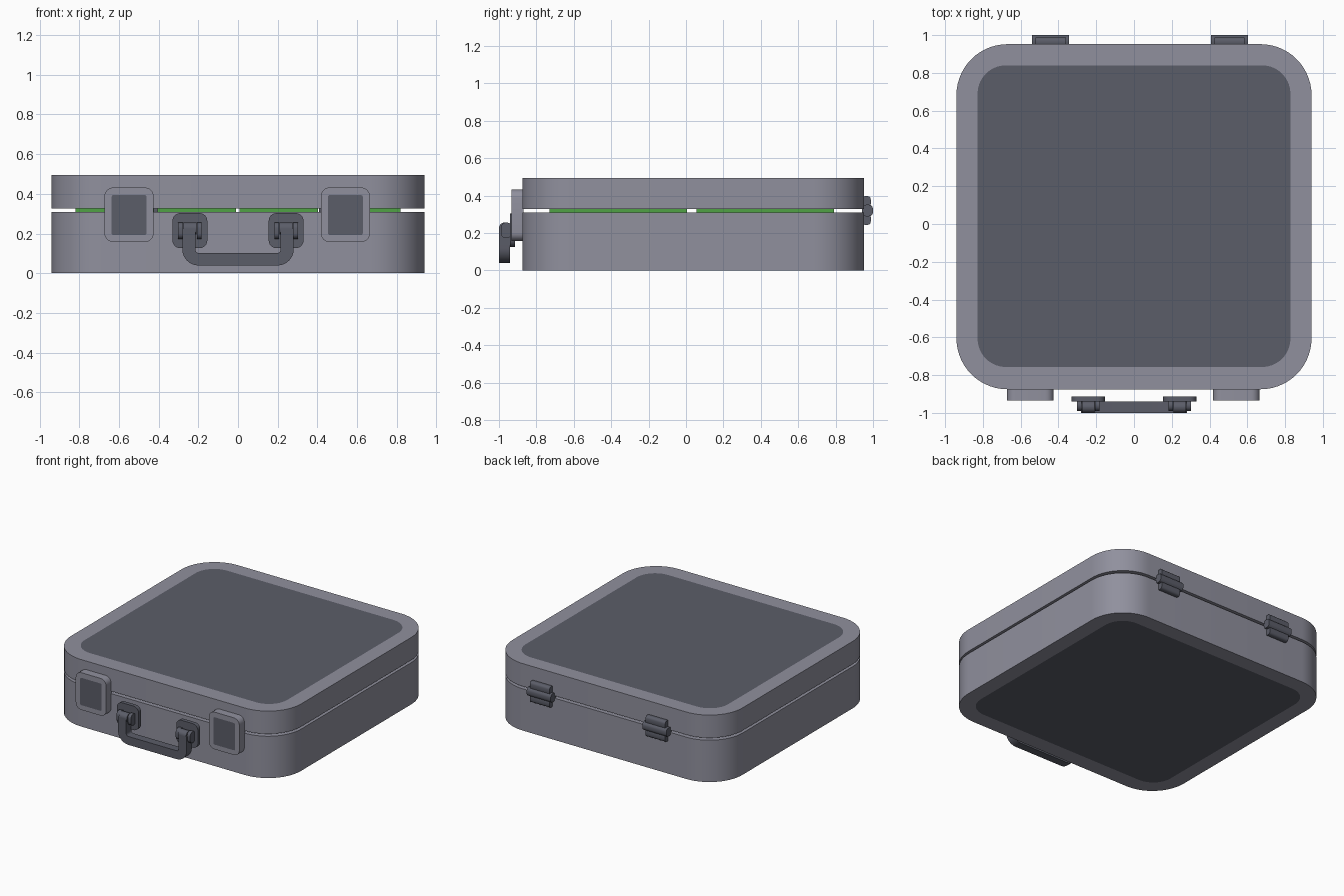
import bpy, bmesh, math

if "Cube" in bpy.data.objects:
    bpy.data.objects.remove(bpy.data.objects["Cube"])


def material(name, rgb):
    m = bpy.data.materials.new(name)
    m.diffuse_color = (*rgb, 1)
    m.use_nodes = True
    m.node_tree.nodes["Principled BSDF"].inputs["Base Color"].default_value = m.diffuse_color
    return m


LIGHT = material("light_grey", (0.28, 0.28, 0.34))
DARK = material("dark_grey", (0.105, 0.11, 0.14))
GREEN = material("banknote_green", (0.08, 0.36, 0.06))


def rrect(u0, u1, v0, v1, r, seg=6):
    """Rounded rectangle outline in 2D."""
    pts = []
    corners = [(u1 - r, v1 - r), (u0 + r, v1 - r), (u0 + r, v0 + r), (u1 - r, v0 + r)]
    for k, (cu, cv) in enumerate(corners):
        for i in range(seg + 1):
            a = math.pi / 2 * (k + i / seg)
            pts.append((cu + r * math.cos(a), cv + r * math.sin(a)))
    return pts


def place(pts, axis, d):
    """Put a 2D outline in space at distance d along an axis."""
    if axis == 'x':
        return [(d, u, v) for u, v in pts]
    if axis == 'y':
        return [(u, d, v) for u, v in pts]
    return [(u, v, d) for u, v in pts]


def loft(name, loops, mats, indices=None):
    """Bridge loops and cap both ends; indices = start cap, bands, end cap."""
    bm = bmesh.new()
    rings = [[bm.verts.new(p) for p in loop] for loop in loops]
    indices = indices or [0] * (len(loops) + 1)
    n = len(rings[0])
    bm.faces.new(rings[0]).material_index = indices[0]
    for k in range(len(rings) - 1):
        for i in range(n):
            j = (i + 1) % n
            f = bm.faces.new((rings[k][i], rings[k][j], rings[k + 1][j], rings[k + 1][i]))
            f.material_index = indices[k + 1]
    bm.faces.new(rings[-1]).material_index = indices[-1]
    bmesh.ops.recalc_face_normals(bm, faces=bm.faces)
    for f in bm.faces:
        f.smooth = True
    for e in bm.edges:
        e.smooth = e.calc_face_angle(0) < math.radians(30)
    me = bpy.data.meshes.new(name)
    bm.to_mesh(me)
    bm.free()
    for m in mats:
        me.materials.append(m)
    ob = bpy.data.objects.new(name, me)
    bpy.context.collection.objects.link(ob)
    return ob


def prism(name, pts, axis, a, b, mat):
    return loft(name, [place(pts, axis, a), place(pts, axis, b)], [mat])


# Hollow base and lid, each with a flush dark panel and dark lining
outer = rrect(-0.94, 0.94, -0.875, 0.952, 0.27, 14)
inner = rrect(-0.828, 0.828, -0.757, 0.84, 0.15, 14)
for name, z_out, z_rim, z_floor in (("case_base", 0, 0.309, 0.02),
                                    ("case_lid", 0.495, 0.327, 0.475)):
    loft(name, [place(inner, 'z', z_out), place(outer, 'z', z_out),
                place(outer, 'z', z_rim), place(inner, 'z', z_rim),
                place(inner, 'z', z_floor)],
         [LIGHT, DARK], [1, 0, 0, 0, 1, 1])

# Stacks of notes inside, glimpsed through the seam
for i in range(4):
    for j in range(2):
        x, y = -0.82 + i * 0.414, -0.73 + j * 0.785
        prism("note_stack", [(x, y), (x + 0.396, y), (x + 0.396, y + 0.735), (x, y + 0.735)],
              'z', 0.025, 0.335, GREEN)

# Latches with a flush dark panel
for cx in (-0.549, 0.541):
    edge = rrect(cx - 0.124, cx + 0.124, 0.157, 0.432, 0.045)
    panel = rrect(cx - 0.088, cx + 0.088, 0.192, 0.394, 0.01)
    loft("latch", [place(edge, 'y', -0.87), place(edge, 'y', -0.934),
                   place(panel, 'y', -0.934)], [LIGHT, DARK], [0, 0, 0, 1])

# Handle mounts: plate, two lugs and a pivot on each side
for s in (-1, 1):
    c = s * 0.2425
    prism("handle_plate", rrect(c - 0.088, c + 0.088, 0.126, 0.303, 0.04),
          'y', -0.941, -0.913, DARK)
    for d in (-1, 1):
        x = c + d * 0.047
        prism("handle_lug", rrect(-0.99, -0.93, 0.172, 0.256, 0.029),
              'x', x - 0.012, x + 0.012, DARK)
    prism("handle_pivot", rrect(-1.0, -0.938, 0.194, 0.256, 0.0309, 8),
          'x', c - 0.033, c + 0.033, DARK)

# U-shaped handle swept along a rounded path
half, rad, low = 0.033, 0.05, 0.07
path = [(-0.2475, 0.225, -1, 0)]
for start, cx in ((math.pi, -0.1975), (1.5 * math.pi, 0.1975)):
    for i in range(9):
        a = start + math.pi / 2 * i / 8
        ca, sa = math.cos(a), math.sin(a)
        path.append((cx + rad * ca, low + rad + rad * sa, ca, sa))
path.append((0.2475, 0.225, 1, 0))
loops = []
for x, z, nx, nz in path:
    o = (x + nx * half, z + nz * 0.031)
    i = (x - nx * half, z - nz * 0.031)
    loops.append([(o[0], -1.0, o[1]), (o[0], -0.94, o[1]),
                  (i[0], -0.94, i[1]), (i[0], -1.0, i[1])])
loft("handle", loops, [DARK])

# Back hinges: two leaves and a wider barrel
for cx in (-0.441, 0.505):
    for z0, z1 in ((0.243, 0.303), (0.337, 0.397)):
        prism("hinge_leaf", rrect(0.94, 0.988, z0, z1, 0.018, 3),
              'x', cx - 0.08, cx + 0.08, DARK)
    prism("hinge_barrel", rrect(0.94, 1.0, 0.289, 0.351, 0.022, 3),
          'x', cx - 0.098, cx + 0.098, DARK)
